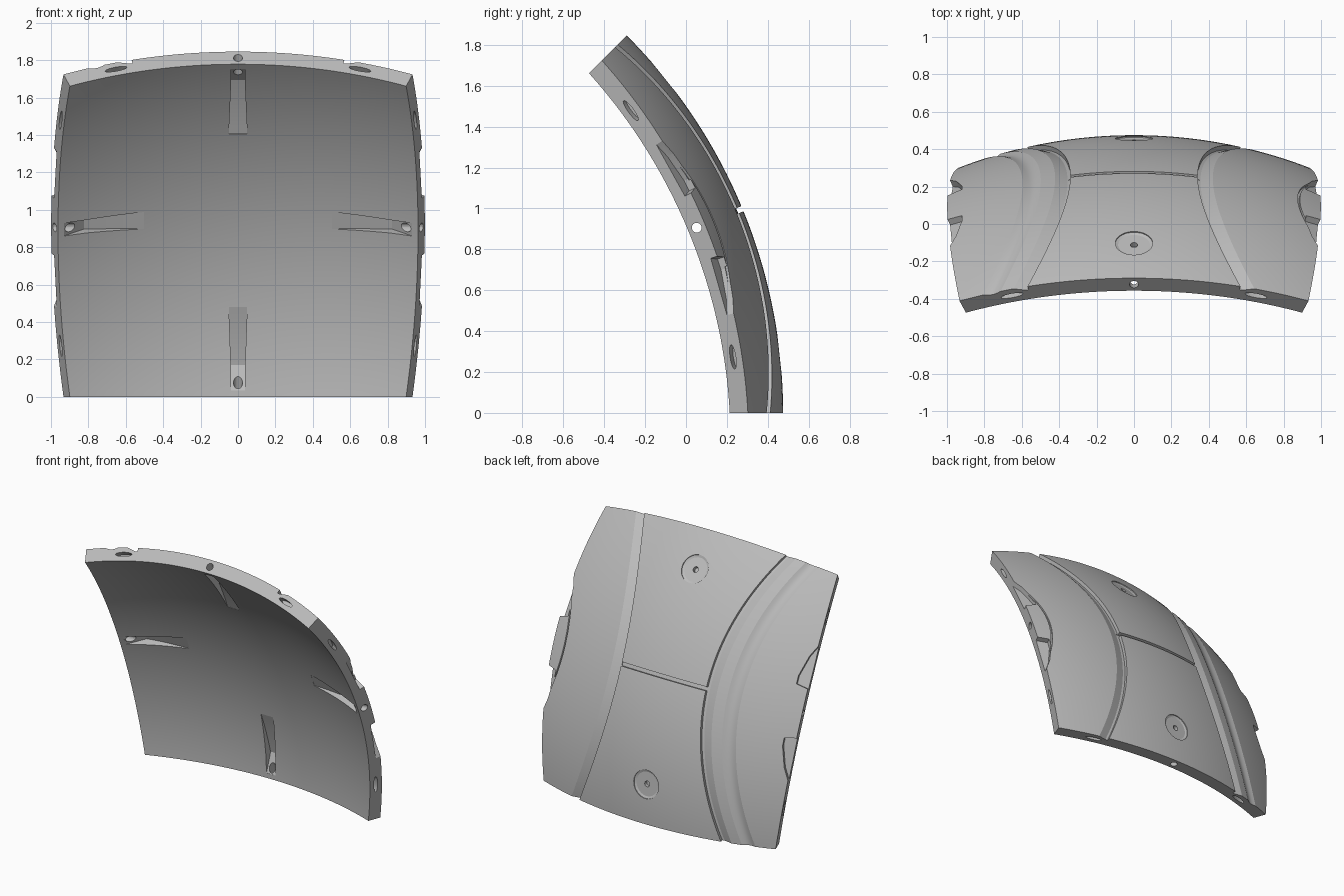
import bpy, bmesh
from math import radians, tan, sin, cos, pi
from mathutils import Vector

cube = bpy.data.objects.get("Cube")
if cube:
    bpy.data.objects.remove(cube, do_unlink=True)

# Sphere that the panel is cut from: a square patch, HALF degrees to each side
R_OUT, R_IN, HALF = 2.61, 2.515, 22.5
R_MID = (R_OUT + R_IN) / 2
CENTRE = Vector((0, -2.135, 0))
U = Vector((1, 0, 0))
V = Vector((0, -sin(radians(HALF)), cos(radians(HALF))))
N = Vector((0, cos(radians(HALF)), sin(radians(HALF))))


def place(u, v, n, turn=0):
    """Panel axes to world, turned by quarter turns around the panel middle."""
    for _ in range(turn):
        u, v = -v, u
    return CENTRE + U * u + V * v + N * n


def point(s, t, r, turn=0):
    """Point at across-angle s, up-angle t and sphere radius r."""
    d = Vector((tan(radians(s)), tan(radians(t)), 1)).normalized() * r
    return place(d.x, d.y, d.z, turn)


def span(a, b, count):
    return [a + (b - a) * i / count for i in range(count + 1)]


def circle(count):
    return [(cos(2 * pi * i / count), sin(2 * pi * i / count)) for i in range(count)]


def loft(name, rings):
    """Closed solid through a row of equal rings of points."""
    bm = bmesh.new()
    rows = [[bm.verts.new(p) for p in ring] for ring in rings]
    size = len(rows[0])
    for a, b in zip(rows, rows[1:]):
        for i in range(size):
            j = (i + 1) % size
            bm.faces.new((a[i], a[j], b[j], b[i]))
    bm.faces.new(rows[0])
    bm.faces.new(rows[-1])
    bmesh.ops.recalc_face_normals(bm, faces=bm.faces)
    mesh = bpy.data.meshes.new(name)
    bm.to_mesh(mesh)
    bm.free()
    obj = bpy.data.objects.new(name, mesh)
    bpy.context.scene.collection.objects.link(obj)
    return obj


cutters = []


def cut(name, rings):
    obj = loft(name + "_cutter", rings)
    obj.hide_render = True
    cutters.append(obj)


def groove(name, path, profile, side=1):
    """Sweep a (offset angle, depth) profile along a path of (s, t)."""
    cut(name, [[point(side * (s + ds), t, R_OUT - depth) for ds, depth in profile]
               for s, t in path])


# Curved shell
steps = span(-HALF, HALF, 64)
panel = loft("curved_panel", [[point(s, t, R_OUT) for t in steps]
                              + [point(s, t, R_IN) for t in reversed(steps)]
                              for s in steps])

# Two bowed seams: sharp inner drop, sloped outer side
seam_path = [(7.5 + 6.1 * (t / HALF) ** 2, t) for t in span(-24, 24, 56)]
for side in (-1, 1):
    groove("bowed_seam", seam_path,
           [(0, -0.03), (0, 0.025), (0.4, 0.025), (1.9, -0.002), (1.9, -0.03)], side)

# Soft valley beside the right seam
valley = [(4.6 + d, 0.012 * cos(d * pi / 2.2)) for d in span(-1.2, 1.2, 10)]
groove("soft_valley", seam_path, [(3.4, -0.03)] + valley + [(5.8, -0.03)], -1)

# Straight seam across the middle
cut("cross_seam", [[point(s, t, r) for t, r in
                    ((-0.3, R_OUT + 0.03), (-0.3, R_OUT - 0.028),
                     (0.3, R_OUT - 0.028), (0.3, R_OUT + 0.03))]
                   for s in span(-7.8, 7.8, 16)])

# Fine arc line near the left edge
arc_path = [(19.6 + 2.9 * (t / 10) ** 2, t) for t in span(-11, 11, 28)]
groove("arc_line", arc_path,
       [(0, -0.03), (0, 0.012), (0.25, 0.012), (0.25, -0.03)])

# Round dishes with a small centre hole
for tilt in (-16.3, 16.3):
    top = tan(radians(tilt)) 
    axis = Vector((0, top, 1)).normalized()
    across = Vector((0, axis.z, -axis.y))
    rings = []
    for radius, depth in ((0.1, -0.03), (0.1, 0.008), (0.085, 0.014),
                          (0.02, 0.014), (0.02, 0.04)):
        ring = []
        for c, s in circle(32):
            p = axis * (R_OUT - depth) + across * (radius * s)
            ring.append(place(radius * c, p.y, p.z))
        rings.append(ring)
    cut("dish", rings)

# Triangular finger notches along the left and right edges
for side in (-1, 1):
    for up in (-1, 1):
        shape = ((23.5, 3.8), (20.7, 4.3), (20.7, 5.6), (21.6, 9), (23.5, 13))
        cut("finger_notch", [[point(side * s, up * t, r) for s, t in shape]
                             for r in (R_OUT - 0.035, R_OUT + 0.05)])

# Same fittings on all four sides
for turn in range(4):
    # Wedge pocket on the inside
    rings = []
    for t in span(11.5, 18.7, 8) + span(19.45, 21.7, 3):
        deep = 0.055 * ((t - 11.5) / 7.2 if t < 18.71 else (21.7 - t) / 3)
        half = 1.14 - 0.23 * min(1, (t - 11.5) / 7.2)
        rings.append([point(s, t, r, turn) for s, r in
                      ((-half, R_IN - 0.03), (half, R_IN - 0.03),
                       (half, R_IN + deep + 0.001), (-half, R_IN + deep + 0.001))])
    cut("wedge_pocket", rings)

    # Pin hole from the edge into the pocket
    height = R_MID * cos(radians(HALF))
    cut("pin_hole", [[place(0.024 * c, v, height + 0.024 * s, turn)
                      for c, s in circle(20)] for v in (0.84, 1.08)])

    # Oval slots in the edge face
    for middle in (-15.9, 15.9):
        cut("edge_slot", [[point(middle + 1.45 * c, t, R_MID + 0.015 * s, turn)
                           for c, s in circle(20)] for t in (HALF - 1, HALF + 1)])

# Cut everything out of the shell
for cutter in cutters:
    mod = panel.modifiers.new(cutter.name, "BOOLEAN")
    mod.operation = "DIFFERENCE"
    mod.solver = "EXACT"
    mod.object = cutter
depsgraph = bpy.context.evaluated_depsgraph_get()
depsgraph.update()
shape = bpy.data.meshes.new_from_object(panel.evaluated_get(depsgraph))
panel.modifiers.clear()
panel.data = shape
for cutter in cutters:
    bpy.data.objects.remove(cutter, do_unlink=True)

# Smooth shading with sharp creases
shape.shade_smooth()
shape.set_sharp_from_angle(angle=radians(14))

# Plain grey finish
grey = bpy.data.materials.new("plain_grey")
grey.use_nodes = True
colour = (0.5, 0.5, 0.5, 1)
grey.diffuse_color = colour
grey.node_tree.nodes["Principled BSDF"].inputs["Base Color"].default_value = colour
shape.materials.clear()
shape.materials.append(grey)
for face in shape.polygons:
    face.material_index = 0
